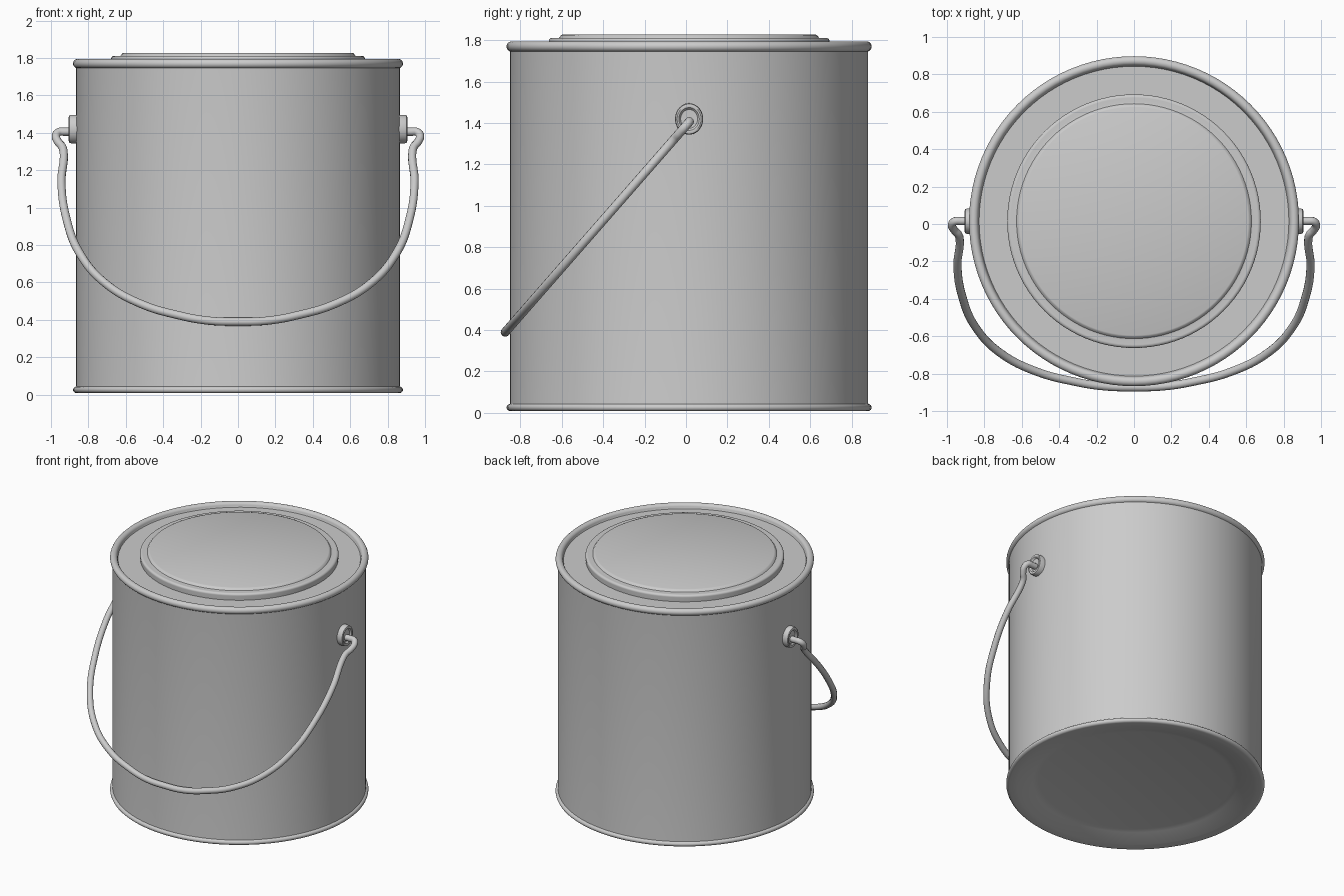
import bpy, bmesh, math
from mathutils import Matrix, Vector

if "Cube" in bpy.data.objects:
    bpy.data.objects.remove(bpy.data.objects["Cube"])

CY = 0.015          # can axis in y
EAR_Z = 1.42

metal = bpy.data.materials.new("grey_metal")
metal.diffuse_color = (0.6, 0.6, 0.6, 1)
metal.use_nodes = True
metal.node_tree.nodes["Principled BSDF"].inputs["Base Color"].default_value = metal.diffuse_color


def finish(obj, angle=35):
    obj.data.materials.clear()
    obj.data.materials.append(metal)
    bpy.ops.object.select_all(action='DESELECT')
    obj.select_set(True)
    bpy.context.view_layer.objects.active = obj
    bpy.ops.object.shade_smooth_by_angle(angle=math.radians(angle))


def lathe(name, profile, matrix, steps=96):
    """Spin a (radius, height) profile around z, then place it."""
    bm = bmesh.new()
    vs = [bm.verts.new((r, 0, z)) for r, z in profile]
    es = [bm.edges.new(p) for p in zip(vs, vs[1:])]
    bmesh.ops.spin(bm, geom=vs + es, cent=(0, 0, 0), axis=(0, 0, 1),
                   angle=2 * math.pi, steps=steps, use_duplicate=False)
    bmesh.ops.remove_doubles(bm, verts=bm.verts, dist=1e-5)
    bmesh.ops.transform(bm, matrix=matrix, verts=bm.verts)
    bmesh.ops.recalc_face_normals(bm, faces=bm.faces)
    me = bpy.data.meshes.new(name)
    bm.to_mesh(me)
    bm.free()
    obj = bpy.data.objects.new(name, me)
    bpy.context.collection.objects.link(obj)
    finish(obj)
    return obj


def arc(r, z, rr, rz, a0, a1, n=8):
    """Rounded bead points for a profile."""
    return [(r + rr * math.cos(math.radians(a0 + (a1 - a0) * i / n)),
             z + rz * math.sin(math.radians(a0 + (a1 - a0) * i / n)))
            for i in range(n + 1)]


axis = Matrix.Translation((0, CY, 0))

# Can body: recessed base, bottom bead, wall, top bead, recessed top ring
body = [(0, 0.055), (0.66, 0.055), (0.70, 0.045), (0.81, 0.012), (0.835, 0.01)]
body += arc(0.862, 0.026, 0.02, 0.018, -100, 80)
body += [(0.865, 0.05), (0.865, 1.74)]
body += arc(0.857, 1.77, 0.025, 0.025, -70, 180, 14)
body += [(0.828, 1.762), (0.60, 1.762), (0, 1.762)]
lathe("can_body", body, axis)

# Lid: rounded outer ring and raised centre plate
lid = [(0.675, 1.75), (0.678, 1.795)]
lid += arc(0.66, 1.797, 0.018, 0.015, 10, 90, 5)
lid += [(0.638, 1.81), (0.628, 1.812), (0.618, 1.825), (0.61, 1.828), (0, 1.828)]
lathe("lid", lid, axis)

# Handle ears: slightly oval cups on both sides
ear = [(0, 0.84), (0.08, 0.84), (0.08, 0.893), (0.076, 0.902), (0.068, 0.905),
       (0.058, 0.903), (0.048, 0.892), (0, 0.89)]
for side, label in ((1, "right"), (-1, "left")):
    m = (Matrix.Translation((0, CY, EAR_Z)) @ Matrix.Diagonal((1, 0.85, 0.95, 1))
         @ Matrix.Rotation(side * math.pi / 2, 4, 'Y'))
    lathe("ear_" + label, ear, m, 40)

# Wire handle: hooked ends, hanging forward in a tilted plane
half = [(0.87, 1.405), (0.925, 1.406), (0.958, 1.404), (0.973, 1.385),
        (0.962, 1.352), (0.940, 1.325), (0.932, 1.295), (0.944, 1.135),
        (0.917, 0.94), (0.847, 0.757), (0.71, 0.596), (0.516, 0.484),
        (0.32, 0.425), (0.16, 0.396)]
path = half + [(0, 0.39)] + [(-x, z) for x, z in reversed(half)]
cu = bpy.data.curves.new("wire_handle", 'CURVE')
cu.dimensions = '3D'
cu.bevel_depth = 0.022
cu.bevel_resolution = 4
cu.resolution_u = 8
cu.use_fill_caps = True
sp = cu.splines.new('BEZIER')
sp.bezier_points.add(len(path) - 1)
for p, (x, z) in zip(sp.bezier_points, path):
    p.co = Vector((x, CY - (1.405 - z) * 0.875, z))
    p.handle_left_type = p.handle_right_type = 'AUTO'
handle = bpy.data.objects.new("wire_handle", cu)
bpy.context.collection.objects.link(handle)
bpy.ops.object.select_all(action='DESELECT')
handle.select_set(True)
bpy.context.view_layer.objects.active = handle
bpy.ops.object.convert(target='MESH')
finish(bpy.context.view_layer.objects.active, 60)
